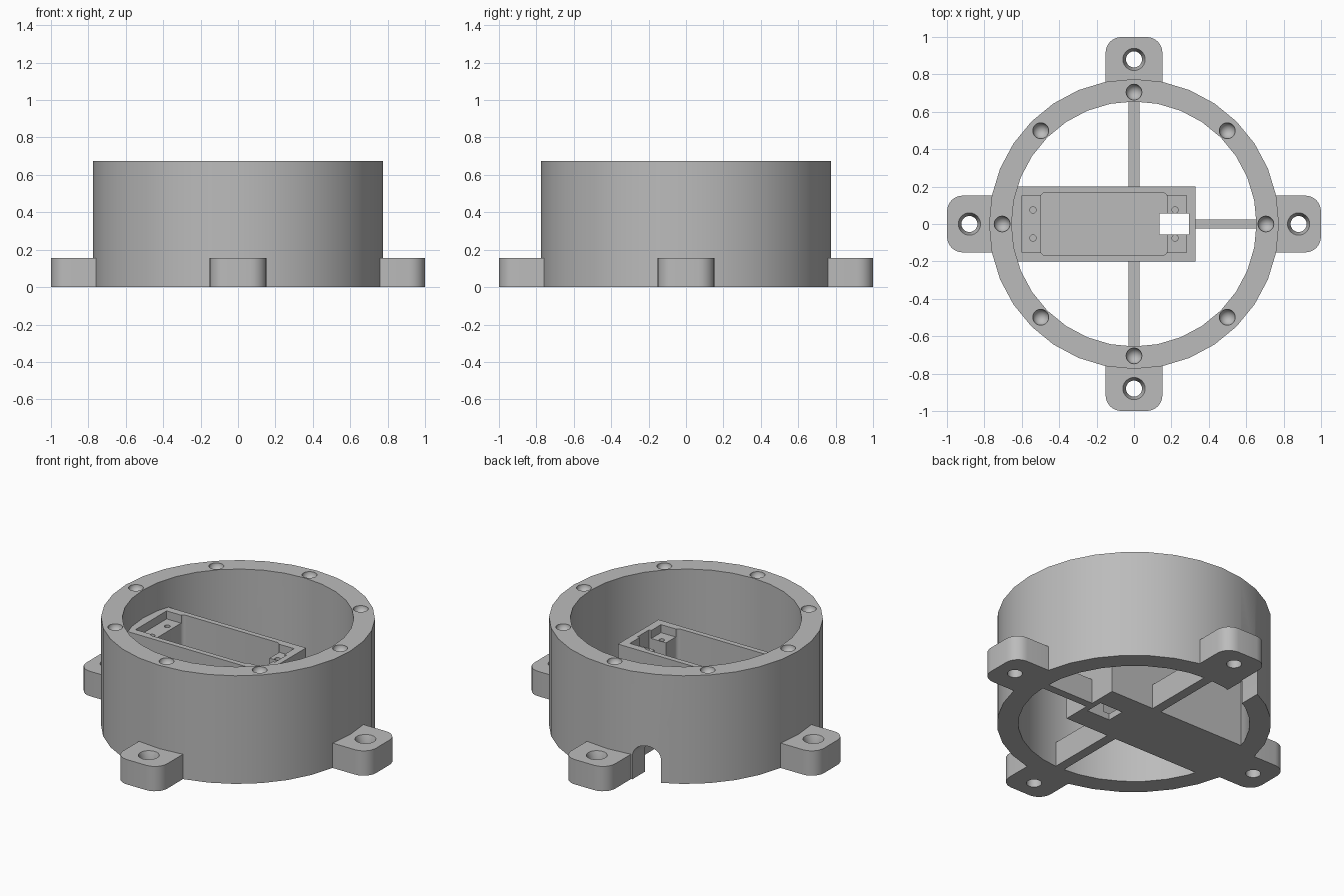
import bpy, bmesh, math
from mathutils import Matrix

if "Cube" in bpy.data.objects:
    bpy.data.objects.remove(bpy.data.objects["Cube"], do_unlink=True)

grey = bpy.data.materials.new("plain grey")
grey.diffuse_color = (0.5, 0.5, 0.5, 1)
grey.use_nodes = True
grey.node_tree.nodes["Principled BSDF"].inputs["Base Color"].default_value = (0.5, 0.5, 0.5, 1)

WALL_H, BOX_H, LOW_H = 0.675, 0.5, 0.155


def finish(name, bm):
    bmesh.ops.recalc_face_normals(bm, faces=bm.faces)
    mesh = bpy.data.meshes.new(name)
    bm.to_mesh(mesh)
    bm.free()
    mesh.materials.append(grey)
    obj = bpy.data.objects.new(name, mesh)
    bpy.context.collection.objects.link(obj)
    return obj


def outline(x0, x1, y0, y1, r_left=0, r_right=0, steps=6):
    """Rectangle outline whose left and right corners may be rounded."""
    points = []
    corners = [(x1, y1, -1, -1, 0, r_right), (x0, y1, 1, -1, 90, r_left),
               (x0, y0, 1, 1, 180, r_left), (x1, y0, -1, 1, 270, r_right)]
    for x, y, sx, sy, start, r in corners:
        for i in range(steps + 1 if r else 1):
            a = math.radians(start + 90 * i / steps)
            points.append((x + sx * r + r * math.cos(a), y + sy * r + r * math.sin(a)))
    return points


def prism(name, points, z0, z1):
    bm = bmesh.new()
    face = bm.faces.new([bm.verts.new((x, y, z0)) for x, y in points])
    top = bmesh.ops.extrude_face_region(bm, geom=[face])["geom"]
    verts = [v for v in top if isinstance(v, bmesh.types.BMVert)]
    bmesh.ops.translate(bm, verts=verts, vec=(0, 0, z1 - z0))
    return finish(name, bm)


def block(name, x0, x1, y0, y1, z0, z1):
    return prism(name, outline(x0, x1, y0, y1), z0, z1)


def cone(name, x, y, z0, z1, r0, r1, sides=24):
    bm = bmesh.new()
    bmesh.ops.create_cone(bm, cap_ends=True, segments=sides, radius1=r0, radius2=r1,
                          depth=z1 - z0, matrix=Matrix.Translation((x, y, (z0 + z1) / 2)))
    return finish(name, bm)


def cut(obj, *cutters):
    """Subtract each cutter, then discard it."""
    bpy.context.view_layer.objects.active = obj
    for cutter in cutters:
        cutter.hide_render = True
        mod = obj.modifiers.new("cut", "BOOLEAN")
        mod.operation, mod.solver, mod.object = "DIFFERENCE", "EXACT", cutter
        bpy.ops.object.modifier_apply(modifier=mod.name)
        bpy.data.objects.remove(cutter, do_unlink=True)


def smooth(obj):
    bpy.ops.object.select_all(action="DESELECT")
    obj.select_set(True)
    bpy.context.view_layer.objects.active = obj
    bpy.ops.object.shade_smooth_by_angle(angle=math.radians(30))


# Round outer wall
wall = cone("outer_wall", 0, 0, 0, WALL_H, 0.775, 0.775, 32)
cut(wall, cone("bore", 0, 0, -0.1, 0.8, 0.655, 0.655, 32))

# Eight round dimples in the rim
bm = bmesh.new()
for i in range(8):
    a = i * math.pi / 4
    place = Matrix.Translation((0.705 * math.cos(a), 0.705 * math.sin(a), WALL_H + 0.001))
    bmesh.ops.create_uvsphere(bm, u_segments=20, v_segments=11, radius=0.043, matrix=place)
cut(wall, finish("dimples", bm))

# Arched cable opening at the back
arch = prism("arch", outline(-0.32, -0.16, -0.1, 0.22, 0.075, 0.075), 0.5, 0.9)
arch.data.transform(Matrix(((1, 0, 0, 0), (0, 0, 1, 0), (0, 1, 0, 0), (0, 0, 0, 1))))
arch.data.flip_normals()
cut(wall, arch)
smooth(wall)

# Four mounting lugs with countersunk holes
for i, side in enumerate(("left", "back", "right", "front")):
    lug = prism(side + "_lug", outline(0.72, 1, -0.152, 0.152, 0, 0.085), 0, LOW_H)
    cut(lug, cone("hole", 0.88, 0, -0.1, 0.3, 0.043, 0.043),
        cone("countersink", 0.88, 0, 0.105, LOW_H + 0.001, 0.043, 0.06))
    lug.data.transform(Matrix.Rotation(i * math.pi / 2, 4, "Z"))
    smooth(lug)

# Motor cradle: shallow flange recess, deep body pocket, cable hole
cradle = block("motor_cradle", -0.66, 0.33, -0.2, 0.2, 0, BOX_H)
cut(cradle,
    block("flange_recess", -0.6, 0.28, -0.153, 0.153, 0.45, 0.7),
    prism("body_pocket", outline(-0.5, 0.178, -0.167, 0.167, 0.025, 0.025), 0.04, 0.7),
    block("cable_hole", 0.135, 0.295, -0.057, 0.057, -0.1, 0.7))
for x in (-0.54, 0.22):
    for y in (-0.075, 0.075):
        cut(cradle, cone("screw_hole", x, y, 0.3, 0.47, 0.017, 0.017, 16))
smooth(cradle)

# Spokes tying the cradle to the wall
block("back_spoke", -0.03, 0.03, 0.19, 0.68, 0, LOW_H)
block("front_spoke", -0.03, 0.03, -0.68, -0.19, 0, LOW_H)
block("left_spoke", 0.32, 0.68, -0.025, 0.025, 0, LOW_H)
